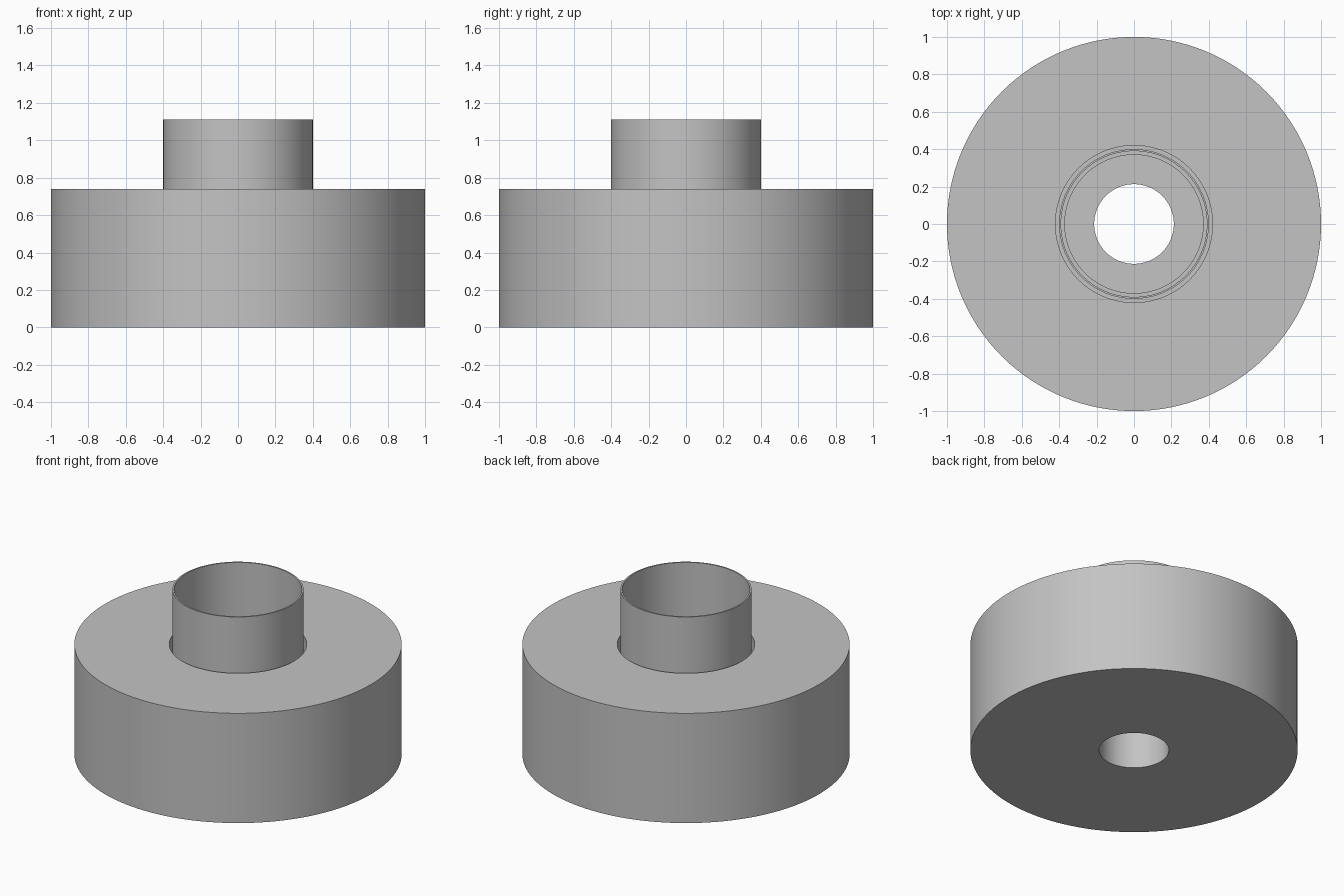
import bpy
import bmesh
import math

cube = bpy.data.objects.get("Cube")
if cube:
    bpy.data.objects.remove(cube, do_unlink=True)

SEGMENTS = 128

grey = bpy.data.materials.new("plain grey")
grey.use_nodes = True
colour = (0.55, 0.55, 0.55, 1)
grey.diffuse_color = colour
grey.node_tree.nodes["Principled BSDF"].inputs["Base Color"].default_value = colour


def lathe(name, profile):
    """Revolve a closed (radius, height) profile around the z axis."""
    bm = bmesh.new()
    rings = []
    for radius, height in profile:
        ring = []
        for i in range(SEGMENTS):
            a = math.tau * i / SEGMENTS
            ring.append(bm.verts.new((radius * math.cos(a), radius * math.sin(a), height)))
        rings.append(ring)
    for lower, upper in zip(rings, rings[1:] + rings[:1]):
        for i in range(SEGMENTS):
            j = (i + 1) % SEGMENTS
            bm.faces.new((lower[i], lower[j], upper[j], upper[i]))
    bmesh.ops.recalc_face_normals(bm, faces=bm.faces)
    mesh = bpy.data.meshes.new(name)
    bm.to_mesh(mesh)
    bm.free()
    mesh.materials.append(grey)
    obj = bpy.data.objects.new(name, mesh)
    bpy.context.collection.objects.link(obj)
    bpy.ops.object.select_all(action="DESELECT")
    obj.select_set(True)
    bpy.context.view_layer.objects.active = obj
    bpy.ops.object.shade_smooth_by_angle(angle=math.radians(30))
    return obj


# Thick round base: through hole, counterbore, and a seat for the tube
lathe("base", [
    (0.213, 0), (1, 0), (1, 0.74), (0.42, 0.74),
    (0.42, 0.37), (0.37, 0.37), (0.37, 0.32), (0.213, 0.32),
])

# Thin-walled tube standing loosely in the seat
lathe("tube", [(0.39, 0.37), (0.4, 0.37), (0.4, 1.11), (0.39, 1.11)])
